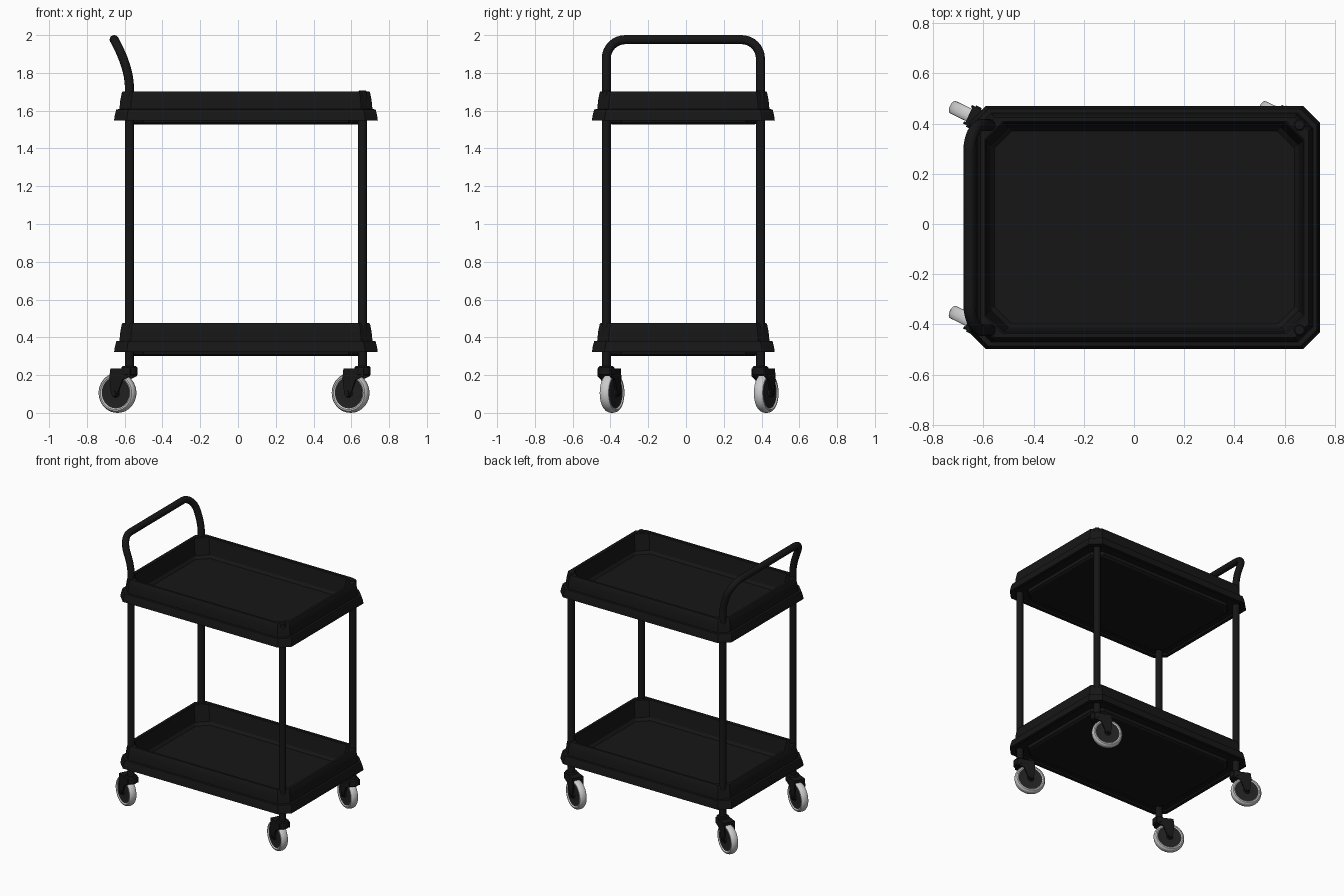
import bpy, bmesh, math
from mathutils import Matrix, Vector

if "Cube" in bpy.data.objects:
    bpy.data.objects.remove(bpy.data.objects["Cube"])

CX, CY = 0.042, -0.014            # tray centre
HX, HY = 0.698, 0.484             # tray half size at the bumper
PX, PY = 0.617, 0.408             # post offsets from tray centre
R = 0.024                         # tube radius


def material(name, v):
    m = bpy.data.materials.new(name)
    m.diffuse_color = (v, v, v, 1)
    m.use_nodes = True
    m.node_tree.nodes["Principled BSDF"].inputs["Base Color"].default_value = m.diffuse_color
    return m


BLACK = material("black_plastic", 0.008)
HUB = material("dark_hub", 0.015)
TYRE = material("light_rubber", 0.75)


def finish(bm, name, mat, angle=30, matrix=None):
    bmesh.ops.recalc_face_normals(bm, faces=bm.faces)
    me = bpy.data.meshes.new(name)
    bm.to_mesh(me)
    bm.free()
    me.materials.append(mat)
    ob = bpy.data.objects.new(name, me)
    bpy.context.collection.objects.link(ob)
    if matrix:
        ob.matrix_world = matrix
    bpy.context.view_layer.objects.active = ob
    ob.select_set(True)
    bpy.ops.object.shade_smooth_by_angle(angle=math.radians(angle))
    ob.select_set(False)
    return ob


def loft(name, rings, mat, loop=False, angle=30, matrix=None):
    """Skin a list of closed rings; cap the ends or join last to first."""
    bm = bmesh.new()
    vs = [[bm.verts.new(p) for p in ring] for ring in rings]
    n = len(vs[0])
    pairs = list(zip(vs, vs[1:])) + ([(vs[-1], vs[0])] if loop else [])
    for a, b in pairs:
        for i in range(n):
            j = (i + 1) % n
            bm.faces.new((a[i], a[j], b[j], b[i]))
    if not loop:
        bm.faces.new(vs[0])
        bm.faces.new(vs[-1])
    return finish(bm, name, mat, angle, matrix)


def circle(r, h, axis, n=40, c=(0, 0)):
    pts = []
    for i in range(n):
        a = 2 * math.pi * i / n
        u, v = c[0] + r * math.cos(a), c[1] + r * math.sin(a)
        pts.append((u, v, h) if axis == 'z' else (u, h, v))
    return pts


def lathe(name, profile, axis, mat, c=(0, 0), n=40, loop=False, matrix=None):
    return loft(name, [circle(r, h, axis, n, c) for r, h in profile], mat, loop, 35, matrix)


def octagon(inset, ch, z):
    x, y = HX - inset, HY - inset
    pts = [(x, y - ch), (x - ch, y), (-x + ch, y), (-x, y - ch),
           (-x, -y + ch), (-x + ch, -y), (x - ch, -y), (x, -y + ch)]
    return [(CX + a, CY + b, z) for a, b in pts]


def prism(name, pts, y0, y1, mat, matrix):
    return loft(name, [[(x, y, z) for x, z in pts] for y in (y0, y1)], mat, matrix=matrix)


# trays: underside panel, bumper lip, outer wall, rim, sloped inner wall, floor
TRAY = [(0.105, 0.06, 0), (0.092, 0.065, 0.01), (0.088, 0.065, 0.032), (0.03, 0.065, 0.032),
        (0.026, 0.065, 0.022), (0, 0.066, 0.022), (0.004, 0.066, 0.05), (0.012, 0.064, 0.08),
        (0.028, 0.06, 0.081), (0.033, 0.058, 0.13), (0.041, 0.056, 0.17), (0.045, 0.055, 0.175),
        (0.062, 0.07, 0.175), (0.067, 0.07, 0.17), (0.085, 0.07, 0.055), (0.10, 0.068, 0.037)]
for name, z in (("lower_tray", 0.30), ("upper_tray", 1.527)):
    loft(name, [octagon(i, c, z + h) for i, c, h in TRAY], BLACK)

# front posts end at the top tray rim
for side, s in (("left", 1), ("right", -1)):
    lathe(f"front_post_{side}", [(R, 0.24), (R, 1.70), (R - 0.006, 1.706)], 'z', BLACK,
          (CX + PX, CY + s * PY), 20)


# rear posts and push handle: one bent tube that leans back at the top
def lean(z):
    t = max(0, (z - 1.73) / 0.245)
    return CX - PX - 0.08 * t ** 1.7


RAD, TOP = 0.10, 1.976
half = [(PY, 0.24), (PY, 1.72)] + [(PY, 1.72 + 0.03 * i) for i in range(1, 5)]
for i in range(9):
    a = math.pi / 2 * i / 8
    half.append((PY - RAD + RAD * math.cos(a), TOP - RAD + RAD * math.sin(a)))
path = half + [(-y, z) for y, z in reversed(half)]
path = [Vector((lean(z), CY + y, z)) for y, z in path]
rings = []
for i, p in enumerate(path):
    t = (path[min(i + 1, len(path) - 1)] - path[max(i - 1, 0)]).normalized()
    u = Vector((1, 0, 0))
    u = (u - t * u.dot(t)).normalized()
    v = t.cross(u)
    rings.append([p + R * (u * math.cos(k * math.pi / 10) + v * math.sin(k * math.pi / 10))
                  for k in range(20)])
loft("rear_posts_and_handle", rings, BLACK, angle=40)

# swivel casters, all turned the same way and trailing behind their posts
TRAIL, WZ = 0.07, 0.106
FORK = [(-0.025, 0.236), (0.092, 0.236), (0.098, 0.19), (0.088, 0.10), (0.078, 0.088),
        (0.062, 0.088), (0.052, 0.10), (0.022, 0.175), (-0.025, 0.195)]
TREAD = [(0.08, -0.02), (0.088, -0.027), (0.096, -0.026), (0.102, -0.019), (0.1055, -0.008)]
TREAD += [(r, -y) for r, y in reversed(TREAD)]
DISC = [(0.02, -0.030), (0.024, -0.022), (0.07, -0.018), (0.083, -0.022)]
DISC += [(r, -y) for r, y in reversed(DISC)]
for end, sx in (("front", 1), ("rear", -1)):
    for side, sy in (("left", 1), ("right", -1)):
        tag = f"{end}_{side}"
        M = (Matrix.Translation((CX + sx * PX, CY + sy * PY, 0))
             @ Matrix.Rotation(math.radians(154), 4, 'Z'))
        lathe(f"swivel_{tag}", [(0.036, 0.195), (0.043, 0.202), (0.043, 0.24), (0.036, 0.247)],
              'z', BLACK, n=24, matrix=M)
        for s in (1, -1):
            prism(f"fork_arm_{tag}", FORK, s * 0.031, s * 0.041, BLACK, M)
        prism(f"fork_crown_{tag}", [(-0.025, 0.216), (0.092, 0.216), (0.092, 0.236), (-0.025, 0.236)],
              -0.032, 0.032, BLACK, M)
        lathe(f"axle_{tag}", [(0.012, -0.047), (0.012, 0.047)], 'y', BLACK, (TRAIL, WZ), 12, matrix=M)
        lathe(f"tyre_{tag}", TREAD, 'y', TYRE, (TRAIL, WZ), 48, True, M)
        lathe(f"wheel_disc_{tag}", DISC, 'y', HUB, (TRAIL, WZ), 48, matrix=M)
